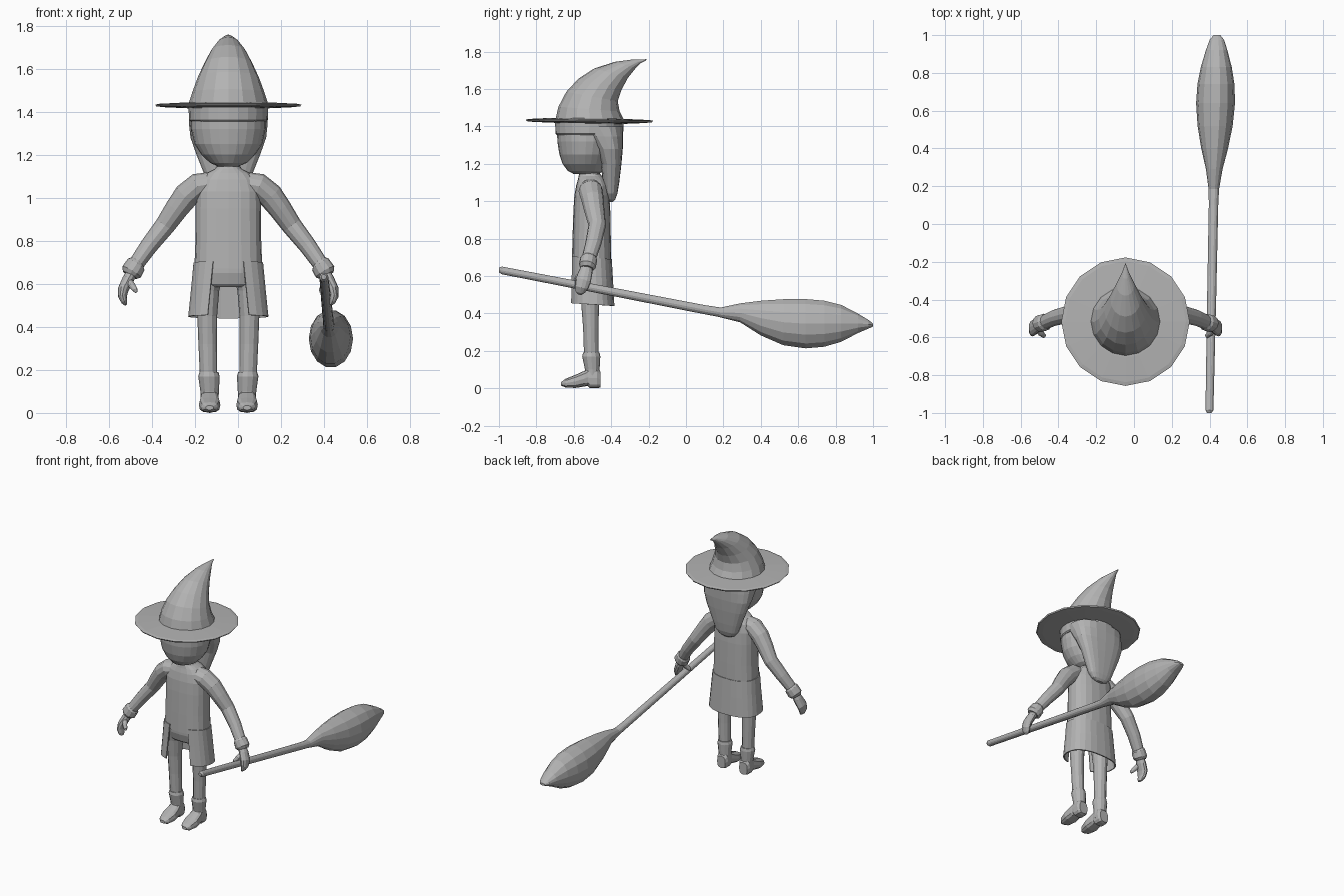
import bpy, bmesh, math
from mathutils import Vector

CX = -0.045  # the figure's own centre line

grey = bpy.data.materials.new("plain_grey")
grey.diffuse_color = (0.45, 0.45, 0.45, 1)


def power(v, p):
    return math.copysign(abs(v) ** p, v)


def ring(c, u, v, n=16, p=1.0, gap=0.0):
    """Ellipse about c, or an arc with a gap (half angle) around +u."""
    pts = []
    for i in range(n):
        t = 2 * math.pi * i / n if gap == 0 else gap + (2 * math.pi - 2 * gap) * i / (n - 1)
        pts.append(Vector(c) + Vector(u) * power(math.cos(t), p) + Vector(v) * power(math.sin(t), p))
    return pts


def flat_ring(z, w, yf, yb, x=CX, n=16, p=1.0, gap=0.0, zf=None):
    """Ring from front yf to back yb; zf lifts the front to tilt it."""
    zf = z if zf is None else zf
    c = (x, (yf + yb) / 2, (z + zf) / 2)
    return ring(c, (0, (yf - yb) / 2, (zf - z) / 2), (w, 0, 0), n, p, gap)


def loft(name, rings, closed=True, thick=0):
    bm = bmesh.new()
    rows = [[bm.verts.new(q) for q in r] for r in rings]
    n = len(rows[0])
    for a, b in zip(rows, rows[1:]):
        for i in range(n if closed else n - 1):
            j = (i + 1) % n
            bm.faces.new((a[i], a[j], b[j], b[i]))
    if closed:
        bm.faces.new(rows[0])
        bm.faces.new(rows[-1])
    bmesh.ops.remove_doubles(bm, verts=bm.verts, dist=0.0002)
    bmesh.ops.recalc_face_normals(bm, faces=bm.faces)
    me = bpy.data.meshes.new(name)
    bm.to_mesh(me)
    bm.free()
    me.materials.append(grey)
    ob = bpy.data.objects.new(name, me)
    bpy.context.collection.objects.link(ob)
    if thick:
        m = ob.modifiers.new("thickness", 'SOLIDIFY')
        m.thickness, m.offset = thick, 0
    return ob


def tube(name, path, n=12):
    """Path entries: x, y, z, sideways radius, front-back radius."""
    pts = [Vector(q[:3]) for q in path]
    rings = []
    for i, q in enumerate(path):
        t = (pts[min(i + 1, len(pts) - 1)] - pts[max(i - 1, 0)]).normalized()
        ref = Vector((0, 1, 0)) if abs(t.y) < 0.8 else Vector((0, 0, 1))
        u = t.cross(ref).normalized()
        rings.append(ring(pts[i], u * q[3], u.cross(t) * q[4], n))
    return loft(name, rings)


# Hat: bent cone (back z, half width, front y, back y, front z) and brim
hat = [(1.43, .187, -.70, -.33, 1.43), (1.48, .167, -.682, -.355, 1.505),
       (1.535, .142, -.64, -.365, 1.585), (1.595, .112, -.575, -.345, 1.655),
       (1.66, .08, -.49, -.31, 1.71), (1.71, .046, -.38, -.27, 1.745),
       (1.737, .02, -.29, -.243, 1.757), (1.755, .002, -.212, -.21, 1.759)]
loft("hat_cone", [flat_ring(z, w, f, b, zf=zf) for z, w, f, b, zf in hat])
loft("hat_brim", [flat_ring(z, r, -.517 - r, -.517 + r, zf=z + .006)
                  for z, r in ((1.413, .18), (1.418, .30), (1.422, .335), (1.43, .34), (1.434, .32), (1.44, .19))])

# Head and neck
head = [(1.145, .045, -.60, -.47), (1.162, .085, -.632, -.44), (1.2, .125, -.66, -.42),
        (1.25, .157, -.677, -.40), (1.32, .173, -.688, -.38), (1.42, .174, -.69, -.38)]
loft("head", [flat_ring(*q, n=24) for q in head])
loft("neck", [flat_ring(z, .052, -.572, -.46) for z in (1.1, 1.2)])

# Hair: fringe band under the hat and long hair at the back
band = [(1.355, .176, -.692, -.345), (1.362, .183, -.698, -.337), (1.43, .185, -.70, -.334)]
loft("hair_band", [flat_ring(*q, n=24) for q in band])
hair = [(1.40, .184, -.60, -.335), (1.345, .183, -.535, -.336), (1.28, .176, -.485, -.338),
        (1.2, .148, -.455, -.345), (1.1, .108, -.445, -.357), (1.04, .085, -.435, -.367),
        (1.01, .06, -.425, -.378), (.996, .025, -.41, -.39)]
loft("back_hair", [flat_ring(*q, n=20, p=.75) for q in hair])

# Coat: closed body, then a skirt open at the front
body = [(.67, .158, -.61, -.40), (.8, .153, -.607, -.402), (.95, .152, -.602, -.405),
        (1.03, .15, -.597, -.41), (1.085, .13, -.587, -.418), (1.115, .1, -.578, -.432),
        (1.135, .062, -.574, -.45), (1.145, .056, -.57, -.457)]
loft("coat_body", [flat_ring(*q, n=20, p=.8) for q in body])
skirt = [(.69, .159, -.611, -.40, .07), (.57, .17, -.615, -.393, .082), (.44, .183, -.62, -.386, .095)]
loft("coat_skirt", [flat_ring(z, w, f, b, n=22, p=.8, gap=math.asin((g / w) ** 1.25),
                              zf=z + .015) for z, w, f, b, g in skirt], closed=False, thick=.008)

# Trousers seat
loft("trouser_seat", [flat_ring(z, w, f, -.42, n=20, p=.8) for z, w, f in
                      ((.585, .12, -.575), (.60, .14, -.59), (.65, .148, -.604), (.72, .15, -.606))])

# Limbs, mirrored about the figure's centre line
LEG = [(.64, .085, .062, -.59, -.43), (.57, .094, .052, -.575, -.45), (.45, .098, .046, -.56, -.465),
       (.32, .096, .043, -.55, -.468), (.17, .092, .04, -.545, -.468)]
BOOT = [(.19, .09, .044, -.55, -.462), (.17, .09, .05, -.555, -.458), (.1, .087, .043, -.54, -.462),
        (.04, .086, .04, -.54, -.462)]
FOOT = [(-.667, .014, .034, .018), (-.645, .004, .05, .038), (-.59, .002, .072, .05),
        (-.54, .01, .095, .044), (-.525, .012, .105, .041), (-.515, .0, .11, .042),
        (-.475, .0, .11, .042), (-.458, .004, .09, .032)]
ARM = [(.08, -.51, 1.065, .055, .06), (.14, -.51, 1.055, .06, .065), (.195, -.50, 1.01, .06, .06),
       (.24, -.49, .95, .054, .054), (.295, -.475, .87, .047, .047), (.37, -.495, .775, .041, .043),
       (.44, -.525, .675, .035, .037)]
CUFF = [(.418, -.518, .70, .036, .038), (.428, -.52, .69, .047, .046), (.45, -.527, .655, .05, .046),
        (.458, -.53, .64, .036, .034)]
HAND = [(.445, -.528, .66, .024, .028), (.466, -.537, .62, .027, .037), (.488, -.55, .575, .025, .042),
        (.492, -.56, .54, .02, .036), (.483, -.565, .515, .014, .026), (.476, -.567, .502, .006, .012)]
THUMB = [(.465, -.55, .615, .017, .017), (.448, -.578, .592, .016, .016), (.432, -.592, .57, .012, .012),
         (.428, -.595, .56, .005, .005)]
for s, side in ((-1, "right"), (1, "left")):
    for name, rows in (("leg", LEG), ("boot_shaft", BOOT)):
        loft(f"{side}_{name}", [flat_ring(z, w, f, b, x=CX + s * o, n=12) for z, o, w, f, b in rows])
    loft(f"{side}_foot", [ring((CX + s * .087, y, (lo + hi) / 2), (w, 0, 0), (0, 0, (hi - lo) / 2), 12, .7)
                          for y, lo, hi, w in FOOT])
    for name, path in (("sleeve", ARM), ("cuff", CUFF), ("hand", HAND), ("thumb", THUMB)):
        tube(f"{side}_{name}", [(CX + s * q[0], *q[1:]) for q in path])

# Broom: straight stick and swelling brush (y, z, half width, half height)
STICK = [(-1.0, .632, .012, .012), (-.985, .63, .021, .021), (-.4, .517, .024, .023),
         (.1, .42, .025, .025), (.2, .403, .028, .027), (.3, .40, .04, .05)]
BRUSH = [(.18, .405, .027, .026), (.29, .403, .044, .052), (.4, .375, .071, .095),
         (.52, .353, .093, .126), (.64, .345, .103, .135), (.74, .345, .098, .126),
         (.83, .347, .082, .101), (.92, .347, .057, .053), (.975, .342, .038, .024), (1.0, .338, .018, .008)]
for name, rows in (("broom_stick", STICK[:5]), ("broom_brush", BRUSH)):
    loft(name, [ring((.419 + .02 * y, y, z), (w, 0, 0), (0, 0, h), 14) for y, z, w, h in rows])
